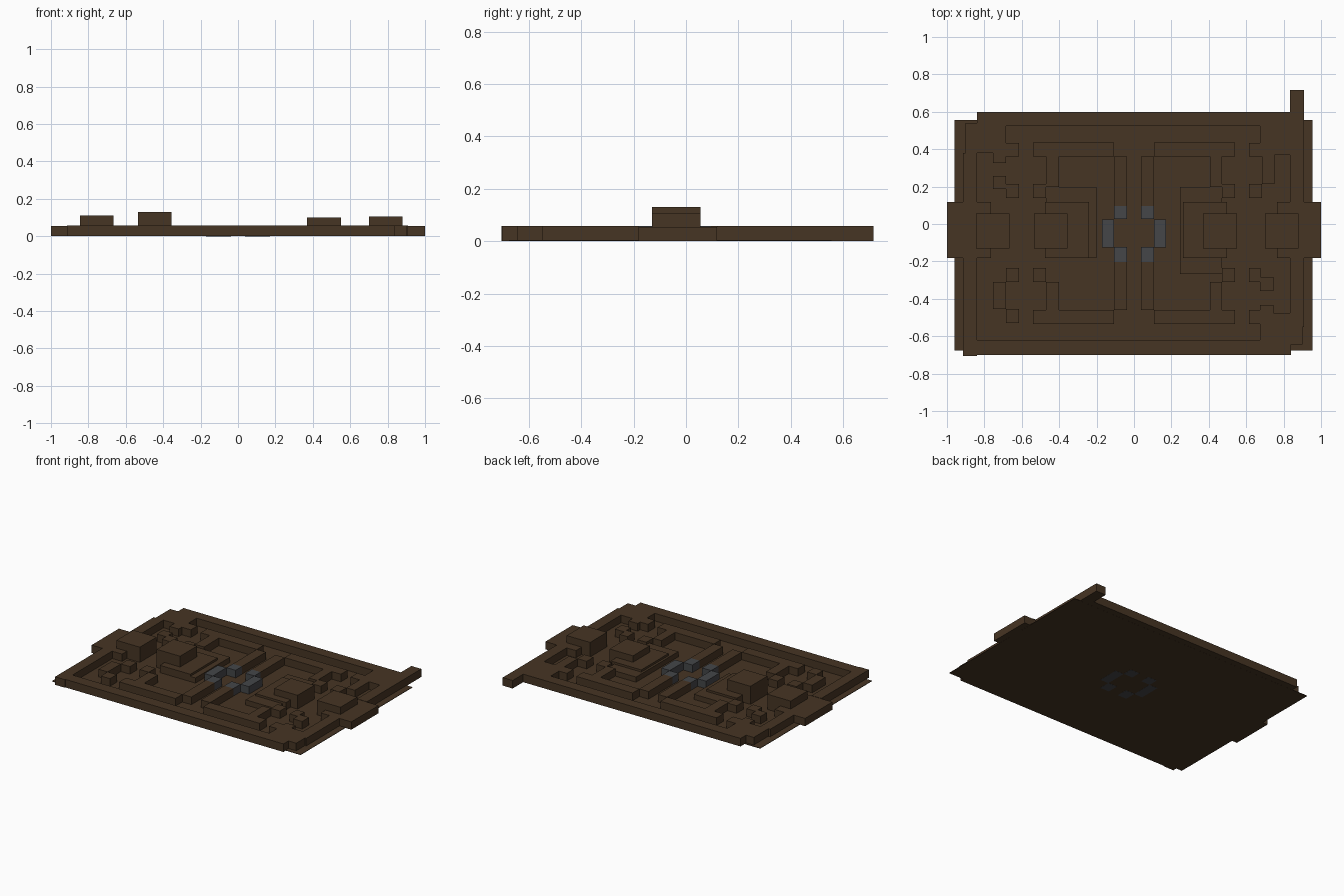
import bpy, bmesh

WALL = 0.057


def material(name, rgb):
    m = bpy.data.materials.new(name)
    m.diffuse_color = (*rgb, 1)
    return m


brown = material("dark_brown", (0.062, 0.035, 0.017))
grey = material("slate_grey", (0.058, 0.061, 0.066))


def boxes(name, rects, z0, z1, mat):
    """One object made of upright boxes, each given as x0, x1, y0, y1."""
    bm = bmesh.new()
    for x0, x1, y0, y1 in rects:
        lo = [bm.verts.new((x, y, z0)) for x, y in ((x0, y0), (x1, y0), (x1, y1), (x0, y1))]
        hi = [bm.verts.new((v.co.x, v.co.y, z1)) for v in lo]
        bm.faces.new(lo[::-1])
        bm.faces.new(hi)
        for i in range(4):
            j = (i + 1) % 4
            bm.faces.new((lo[i], lo[j], hi[j], hi[i]))
    me = bpy.data.meshes.new(name)
    bm.to_mesh(me)
    bm.free()
    me.materials.append(mat)
    ob = bpy.data.objects.new(name, me)
    bpy.context.collection.objects.link(ob)
    return ob


# Thin floor plate
boxes("floor", [(-0.96, 0.955, -0.675, 0.555)], 0.0006, 0.004, brown)

# Outer wall, with the long stub at the back right
boxes("outer_wall", [
    (-0.84, 0.834, 0.524, 0.60),
    (-0.90, -0.84, 0.38, 0.54),
    (-0.915, -0.84, 0.118, 0.38),
    (-0.915, -0.84, -0.705, -0.182),
    (-0.84, 0.84, -0.70, -0.62),
    (0.834, 0.91, 0.118, 0.716),
    (0.834, 0.91, -0.55, -0.182),
    (0.834, 0.90, -0.645, -0.55),
], 0.001, WALL, brown)

# Filled corners of the maze
boxes("corner_fills", [
    (-0.84, -0.685, 0.38, 0.524), (-0.755, -0.685, 0.326, 0.38),
    (-0.685, -0.615, 0.36, 0.433),
    (0.675, 0.834, 0.37, 0.524),
    (0.675, 0.834, -0.62, -0.476), (0.675, 0.745, -0.476, -0.433),
], 0.001, WALL, brown)

# Side bracket walls next to the corners
boxes("side_brackets", [
    (-0.755, -0.685, 0.187, 0.257), (-0.685, -0.615, 0.14, 0.214),
    (0.615, 0.685, 0.36, 0.433), (0.685, 0.75, 0.214, 0.37),
    (0.615, 0.685, 0.14, 0.214),
    (-0.685, -0.615, -0.31, -0.235), (-0.755, -0.685, -0.455, -0.31),
    (-0.685, -0.615, -0.53, -0.455),
    (0.615, 0.675, -0.31, -0.235), (0.675, 0.745, -0.358, -0.283),
    (0.615, 0.675, -0.535, -0.46),
], 0.001, WALL, brown)

# Inner L-shaped walls: bar, leg toward the centre, outer leg and its foot
for label, s, outer, leg in (("left", -1, 0.47, 0.40), ("right", 1, 0.47, 0.406)):
    for end, bar, centre, side, foot in (
            ("back", (0.36, 0.435), (0.027, 0.36), (0.198, 0.36), (0.14, 0.214)),
            ("front", (-0.535, -0.46), (-0.535, -0.123), (-0.46, -0.31), (-0.31, -0.235))):
        rects = []
        # the grey ring blocks fill the ends of the central legs
        c0, c1 = (0.096, 0.36) if end == "back" else (-0.46, -0.203)
        for a, b, (y0, y1) in ((0.107, 0.54, bar), (0.037, 0.107, (c0, c1)),
                               (leg, outer, side), (outer, 0.54, foot)):
            rects.append((min(s * a, s * b), max(s * a, s * b), y0, y1))
        boxes(f"inner_wall_{label}_{end}", rects, 0.001, WALL, brown)

# Low slabs under the inner platforms
boxes("left_slab", [(-0.47, -0.20, -0.182, 0.198)], 0.001, 0.04, brown)
boxes("right_slab", [(0.246, 0.47, -0.267, 0.198)], 0.001, 0.04, brown)

# Four platforms, each with a taller block on top
for name, px, bx, top in (("far_left", -1.0, -0.845, 0.11), ("left", -0.475, -0.535, 0.13),
                          ("right", 0.262, 0.37, 0.10), ("far_right", 0.765, 0.70, 0.105)):
    boxes(name + "_platform", [(px, px + 0.235, -0.182, 0.118)], 0.001, 0.055, brown)
    boxes(name + "_block", [(bx, bx + 0.18, -0.13, 0.055)], 0.002, top, brown)

# Grey ring of blocks in the centre
ring = []
for s in (-1, 1):
    for y0, y1 in ((0.027, 0.096), (-0.203, -0.123)):
        ring.append((min(s * 0.037, s * 0.107), max(s * 0.037, s * 0.107), y0, y1))
    ring.append((min(s * 0.107, s * 0.172), max(s * 0.107, s * 0.172), -0.125, 0.025))
boxes("centre_ring", ring, 0.0, WALL, grey)
